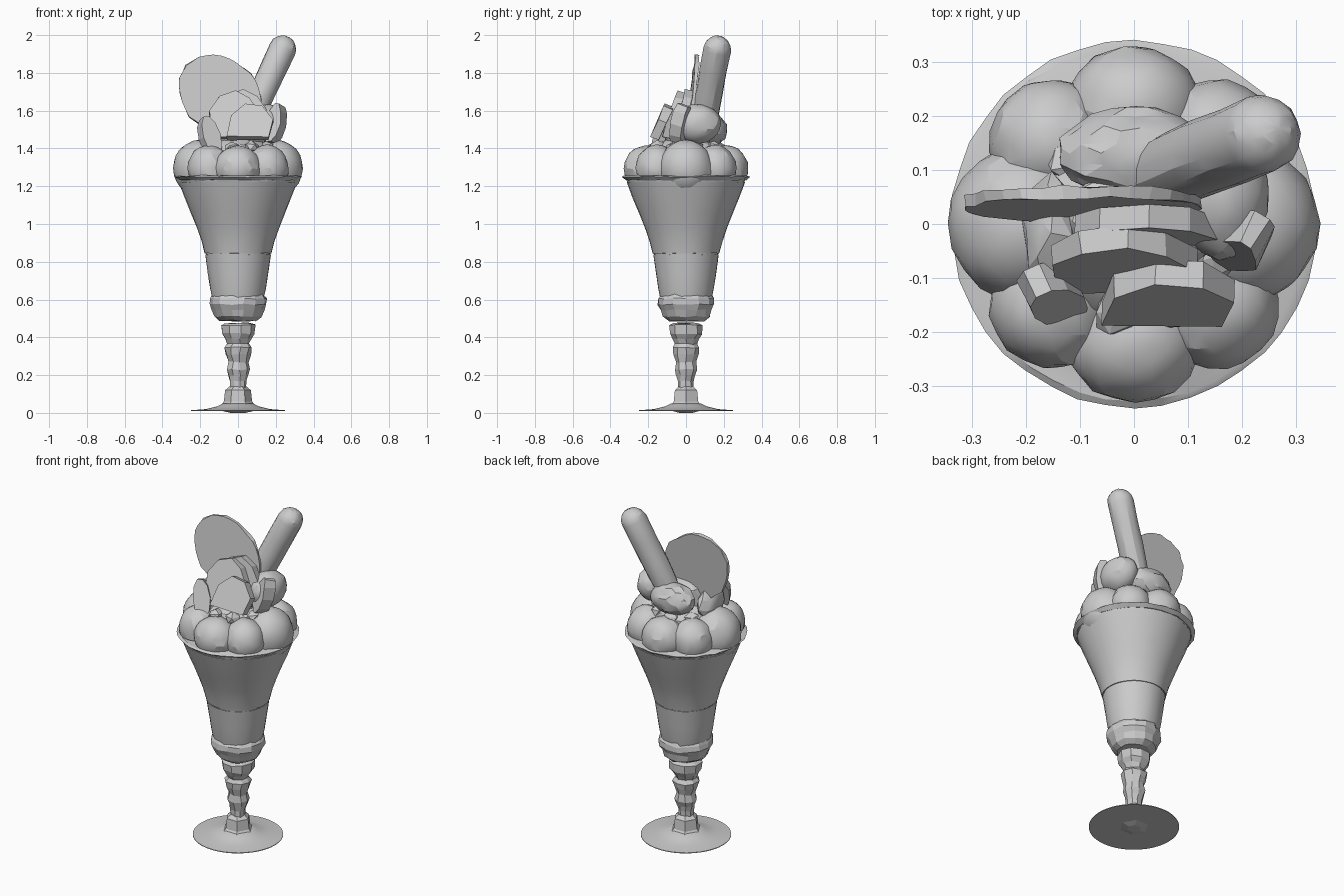
import bpy, bmesh, math, random
from mathutils import Vector, Matrix

random.seed(4)
if "Cube" in bpy.data.objects:
    bpy.data.objects.remove(bpy.data.objects["Cube"])

GREY = bpy.data.materials.new("plain grey")
GREY.use_nodes = True
GREY.diffuse_color = (0.6, 0.6, 0.6, 1)
GREY.node_tree.nodes["Principled BSDF"].inputs["Base Color"].default_value = (0.6, 0.6, 0.6, 1)


def finish(name, bm, jitter=0.0, smooth=None):
    for v in bm.verts:
        v.co += Vector([random.uniform(-jitter, jitter) for _ in range(3)])
    bmesh.ops.recalc_face_normals(bm, faces=bm.faces)
    mesh = bpy.data.meshes.new(name)
    bm.to_mesh(mesh)
    bm.free()
    mesh.materials.append(GREY)
    obj = bpy.data.objects.new(name, mesh)
    bpy.context.collection.objects.link(obj)
    if smooth:
        bpy.ops.object.select_all(action="DESELECT")
        obj.select_set(True)
        bpy.context.view_layer.objects.active = obj
        bpy.ops.object.shade_smooth_by_angle(angle=math.radians(smooth))
    return obj


def turned(name, profile, sides, jitter=0.0, smooth=None):
    """Revolve (radius, height) pairs about z, closing both ends."""
    bm = bmesh.new()
    rings = []
    for r, z in profile:
        rings.append([bm.verts.new((r * math.cos(a), r * math.sin(a), z))
                      for a in (math.tau * i / sides for i in range(sides))])
    for low, high in zip(rings, rings[1:]):
        for i in range(sides):
            j = (i + 1) % sides
            bm.faces.new((low[i], low[j], high[j], high[i]))
    bm.faces.new(rings[0])
    bm.faces.new(rings[-1])
    return finish(name, bm, jitter, smooth)


def scoop(name, centre, size, turn=0.0, detail=3, jitter=0.003):
    bm = bmesh.new()
    bmesh.ops.create_icosphere(bm, subdivisions=detail, radius=1)
    place = Matrix.Translation(centre) @ Matrix.Rotation(turn, 4, "Z") @ Matrix.Diagonal((*size, 1))
    bmesh.ops.transform(bm, matrix=place, verts=bm.verts)
    return finish(name, bm, jitter, 20)


def slab(name, outline, thickness, centre, lean, spin=0.0, jitter=0.004):
    """Upright plate from an (x, z) outline, leaned back about x."""
    bm = bmesh.new()
    face = bm.faces.new([bm.verts.new((x, -thickness / 2, z)) for x, z in outline])
    extra = bmesh.ops.extrude_face_region(bm, geom=[face])["geom"]
    bmesh.ops.translate(bm, vec=(0, thickness, 0),
                        verts=[g for g in extra if isinstance(g, bmesh.types.BMVert)])
    place = Matrix.Translation(centre) @ Matrix.Rotation(spin, 4, "Z") @ Matrix.Rotation(lean, 4, "X")
    bmesh.ops.transform(bm, matrix=place, verts=bm.verts)
    return finish(name, bm, jitter)


def oval(rx, rz, tilt, count=28, rough=0.0):
    points = []
    for i in range(count):
        a = math.tau * i / count
        k = 1 + random.uniform(-rough, rough)
        x, z = rx * k * math.cos(a), rz * k * math.sin(a)
        points.append((x * math.cos(tilt) - z * math.sin(tilt),
                       x * math.sin(tilt) + z * math.cos(tilt)))
    return points


# Foot: thin round plate and a six-sided pedestal
turned("foot_plate", [(0.25, 0.010), (0.25, 0.014), (0.17, 0.020), (0.11, 0.035), (0.08, 0.05)], 40, 0, 40)
turned("foot_underside", [(0.04, 0.0), (0.09, 0.012)], 6)
turned("foot_pedestal", [(0.105, 0.025), (0.075, 0.06), (0.068, 0.12), (0.045, 0.14)], 6)

# Faceted stem
turned("stem", [(0.042, 0.13), (0.042, 0.17), (0.052, 0.20), (0.062, 0.23), (0.054, 0.27),
                (0.066, 0.31), (0.074, 0.345), (0.058, 0.365), (0.072, 0.39), (0.088, 0.42),
                (0.092, 0.465), (0.07, 0.475)], 9, 0.004)

# Glass: rounded collar, lower bowl, flared upper bowl and rim
turned("collar", [(0.095, 0.488), (0.125, 0.51), (0.136, 0.545), (0.152, 0.575),
                  (0.15, 0.605), (0.138, 0.625)], 14, 0.005)
turned("lower_bowl", [(0.135, 0.60), (0.148, 0.66), (0.158, 0.73), (0.174, 0.838)], 36, 0.001, 30)
turned("bowl_seam", [(0.169, 0.83), (0.172, 0.85)], 36)
turned("upper_bowl", [(0.177, 0.845), (0.193, 0.91), (0.218, 0.98), (0.25, 1.06),
                      (0.283, 1.14), (0.314, 1.222)], 36, 0.001, 30)
turned("rim_seam", [(0.308, 1.215), (0.316, 1.24)], 36, 0.002)
turned("rim", [(0.318, 1.232), (0.338, 1.25), (0.325, 1.256)], 40, 0.003, 30)

# Lower ring of scoops around a filled centre
for i in range(8):
    a = math.tau * i / 8
    side = i % 4 == 0
    wide = 0.145 if side else 0.115
    reach = 0.205 if side else 0.215
    top = 0.15 if side else 0.125
    if i in (2, 6):
        top, wide = 0.12, 0.125
    scoop(f"lower_scoop_{i + 1}", (reach * math.cos(a), reach * math.sin(a), 1.295),
          (0.138 if side else 0.115, wide, top), a)
scoop("cream_centre", (0, 0.01, 1.36), (0.19, 0.19, 0.11), 0, 3, 0.008)

# Upper cluster of scoops and cream
scoop("upper_scoop_left", (0.16, 0.06, 1.53), (0.09, 0.125, 0.105))
scoop("upper_scoop_back", (0.0, 0.13, 1.50), (0.14, 0.085, 0.09), 0, 3, 0.006)
scoop("upper_scoop_middle", (0.01, 0.0, 1.49), (0.15, 0.12, 0.11), 0, 2, 0.008)
scoop("upper_scoop_right", (-0.15, -0.02, 1.45), (0.055, 0.11, 0.115), 0, 2, 0.008)

# Fruit slices fanned out in front
blunt = [(-0.12, -0.10), (0.10, -0.10), (0.125, 0.0), (0.07, 0.08), (-0.02, 0.09), (-0.10, 0.02)]
peak = [(-0.13, -0.13), (0.10, -0.13), (0.13, 0.0), (0.07, 0.09), (0.0, 0.13), (-0.09, 0.10), (-0.14, 0.02)]
slab("front_slice", blunt, 0.05, (0.06, -0.125, 1.545), -0.42)
slab("middle_slice", peak, 0.045, (-0.01, -0.065, 1.58), -0.33)
slab("back_slice", peak, 0.045, (0.03, -0.01, 1.58), -0.2)
slab("side_slice", oval(0.05, 0.115, 0.15, 10), 0.06, (-0.15, -0.13, 1.46), -0.35, 0.4)
slab("side_slice_left", oval(0.045, 0.11, -0.1, 10), 0.07, (0.20, -0.03, 1.53), -0.25, -0.5)

# Crumbly chunks tucked between the two tiers
for i in range(9):
    a = math.tau * i / 9 + 0.3
    scoop(f"chunk_{i + 1}", (0.155 * math.cos(a), 0.165 * math.sin(a), 1.405),
          (0.055, 0.045, 0.035), a, 1, 0.006)

# Thin oval wafer standing upright
slab("wafer", oval(0.235, 0.195, -0.72, 32, 0.025), 0.02, (-0.095, 0.038, 1.683), -0.1, 0.03, 0.004)

# Rounded biscuit stick leaning to the back left
start, end = Vector((0.03, 0.085, 1.48)), Vector((0.235, 0.165, 1.925))
length = (end - start).length
stick = turned("biscuit_stick",
               [(0.06, 0)] + [(0.068 + 0.005 * k, length * k) for k in (0.25, 0.5, 0.75, 1)]
               + [(0.073 * math.cos(b), length + 0.073 * math.sin(b)) for b in (0.4, 0.8, 1.15, 1.45)],
               16, 0.002, 25)
stick.matrix_world = Matrix.Translation(start) @ (end - start).to_track_quat("Z", "Y").to_matrix().to_4x4()
